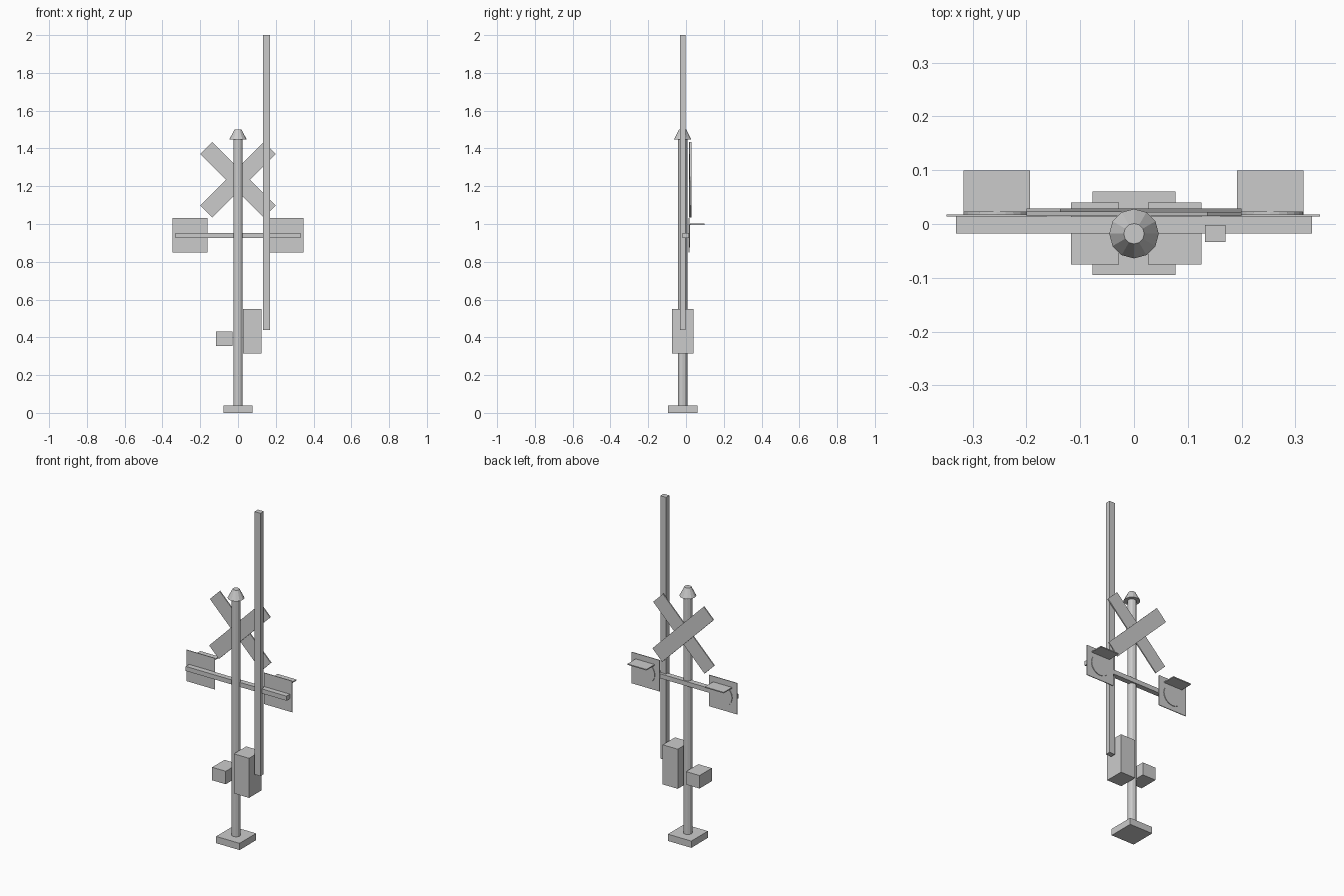
import bpy
import bmesh
import math
from mathutils import Matrix

if "Cube" in bpy.data.objects:
    bpy.data.objects.remove(bpy.data.objects["Cube"])

grey = bpy.data.materials.new("plain grey")
grey.diffuse_color = (0.6, 0.6, 0.6, 1)
grey.use_nodes = True
grey.node_tree.nodes["Principled BSDF"].inputs["Base Color"].default_value = grey.diffuse_color

POLE_Y = -0.018


def finish(name, bm):
    mesh = bpy.data.meshes.new(name)
    bm.to_mesh(mesh)
    bm.free()
    mesh.materials.append(grey)
    obj = bpy.data.objects.new(name, mesh)
    bpy.context.collection.objects.link(obj)
    return obj


def box(name, x, y, z, turn=0):
    """Box from (min, max) ranges, optionally turned about its own y axis."""
    bm = bmesh.new()
    size = [r[1] - r[0] for r in (x, y, z)]
    bmesh.ops.create_cube(bm, size=1, matrix=Matrix.Diagonal((*size, 1)))
    obj = finish(name, bm)
    obj.location = [(r[0] + r[1]) / 2 for r in (x, y, z)]
    obj.rotation_euler.y = turn
    return obj


def cone(name, r1, r2, z0, z1, sides=12):
    bm = bmesh.new()
    bmesh.ops.create_cone(bm, cap_ends=True, segments=sides,
                          radius1=r1, radius2=r2, depth=z1 - z0)
    obj = finish(name, bm)
    obj.location = (0, POLE_Y, (z0 + z1) / 2)
    return obj


# Post with its foot and cap
box("base", (-0.077, 0.077), (-0.095, 0.06), (0, 0.04))
cone("pole", 0.025, 0.025, 0.04, 1.45)
cone("pole_cap", 0.046, 0.019, 1.447, 1.5)

# Crossed boards, one behind the other
for name, y, turn in (("rising_board", 0.015, -1), ("falling_board", 0.022, 1)):
    box(name, (-0.238, 0.238), (y, y + 0.007), (1.19, 1.28), turn * math.pi / 4)

# Lamp bar with a backing plate, round lamp and visor on each end
box("lamp_bar", (-0.331, 0.331), (-0.018, 0.0135), (0.925, 0.952))
for side, cx in (("left", -0.255), ("right", 0.253)):
    box(side + "_lamp_plate", (cx - 0.093, cx + 0.093), (0.0135, 0.018), (0.848, 1.033))
    lamp = cone(side + "_lamp", 0.062, 0.062, 0, 0.005, 24)
    lamp.location = (cx, 0.0195, 0.938)
    lamp.rotation_euler.x = math.pi / 2
    box(side + "_visor", (cx - 0.062, cx + 0.062), (0.022, 0.099), (0.996, 1.002))

# Gate arm, drive housing and counterweight
box("gate_arm", (0.132, 0.17), (-0.033, -0.002), (0.44, 2.0))
box("drive_housing", (0.026, 0.125), (-0.075, 0.04), (0.315, 0.55))
box("counterweight", (-0.117, -0.028), (-0.075, 0.04), (0.355, 0.432))
